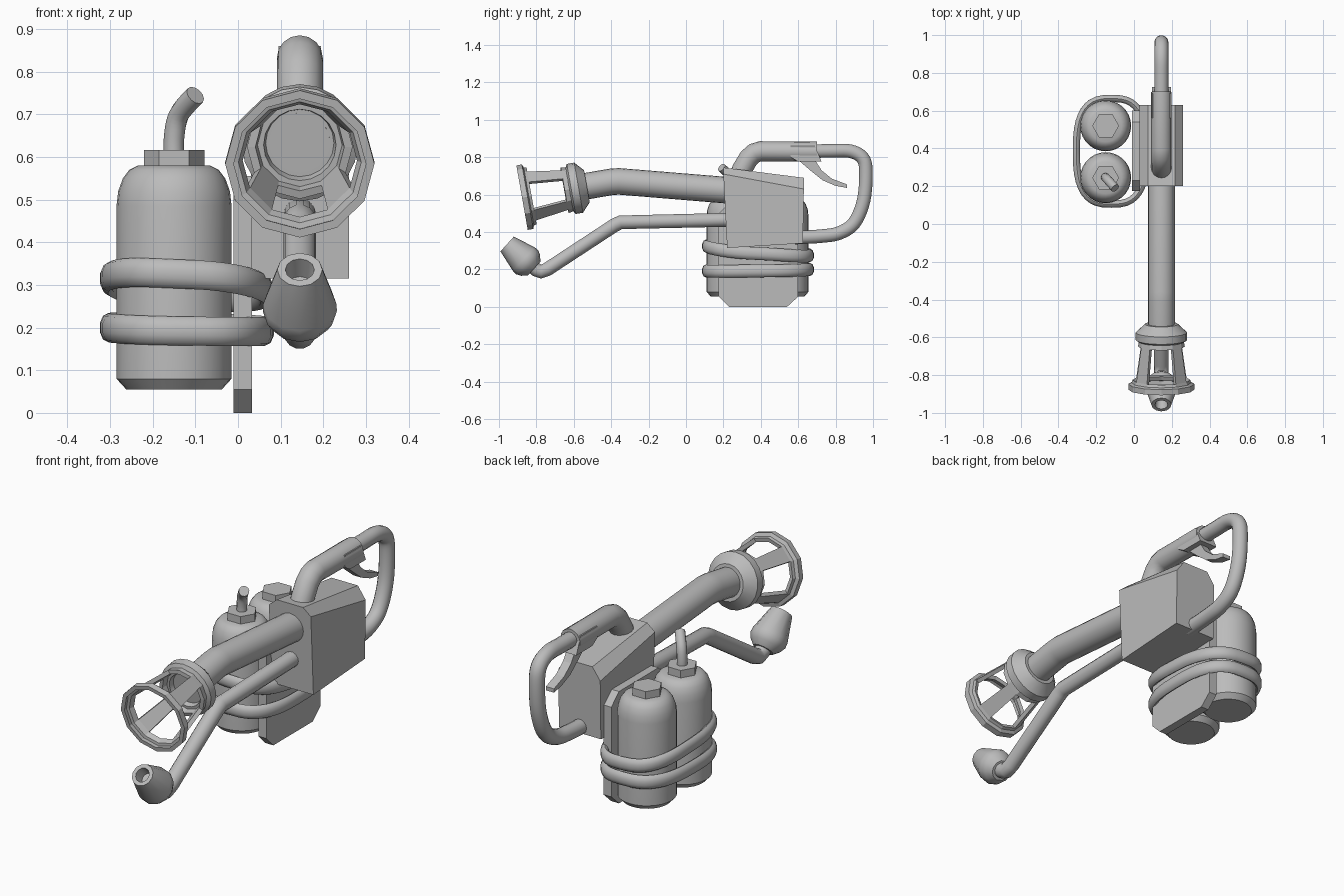
import bpy, bmesh, math
from mathutils import Vector

cube = bpy.data.objects.get("Cube")
if cube:
    bpy.data.objects.remove(cube, do_unlink=True)

metal = bpy.data.materials.new("plain grey")
metal.use_nodes = True
GREY = (0.5, 0.5, 0.5, 1)
metal.diffuse_color = GREY
for node in metal.node_tree.nodes:
    if node.type == 'BSDF_PRINCIPLED':
        node.inputs["Base Color"].default_value = GREY

X = Vector((1, 0, 0))
Z = Vector((0, 0, 1))
CX = 0.145  # centre plane of the wand and housing


def finish(name, bm, angle=0.6):
    bmesh.ops.recalc_face_normals(bm, faces=bm.faces)
    mesh = bpy.data.meshes.new(name)
    bm.to_mesh(mesh)
    bm.free()
    obj = bpy.data.objects.new(name, mesh)
    bpy.context.collection.objects.link(obj)
    mesh.materials.append(metal)
    bpy.ops.object.select_all(action='DESELECT')
    obj.select_set(True)
    bpy.context.view_layer.objects.active = obj
    if angle:
        bpy.ops.object.shade_smooth_by_angle(angle=angle)
    return obj


def rings(centres, tangents, radii, ref, n, closed=False):
    """Skin a row of elliptical rings; ref sets the first axis of each ring."""
    bm = bmesh.new()
    loops = []
    for c, t, (a, b) in zip(centres, tangents, radii):
        t = t.normalized()
        u = (ref - t * ref.dot(t)).normalized()
        v = t.cross(u)
        angles = [2 * math.pi * i / n for i in range(n)]
        loops.append([bm.verts.new(c + u * a * math.cos(w) + v * b * math.sin(w)) for w in angles])
    pairs = list(zip(loops, loops[1:]))
    if closed:
        pairs.append((loops[-1], loops[0]))
    else:
        bm.faces.new(loops[0])
        bm.faces.new(loops[-1])
    for p, q in pairs:
        for i in range(n):
            k = (i + 1) % n
            bm.faces.new((p[i], p[k], q[k], q[i]))
    return bm


def lathe(origin, axis, profile, n, ref=X):
    axis = Vector(axis).normalized()
    centres = [Vector(origin) + axis * s for s, r in profile]
    return rings(centres, [axis] * len(profile), [(r, r) for s, r in profile], ref, n)


def smooth_path(points, steps=5):
    """Catmull-Rom curve through the points."""
    pts = [points[0]] + points + [points[-1]]
    out = []
    for a, b, c, d in zip(pts, pts[1:], pts[2:], pts[3:]):
        for i in range(steps):
            t = i / steps
            out.append(0.5 * (2 * b + (c - a) * t + (2 * a - 5 * b + 4 * c - d) * t ** 2
                              + (3 * b - a - 3 * c + d) * t ** 3))
    return out + [points[-1]]


def tube(name, points, r, n=16, curved=False):
    path = [Vector(p) for p in points]
    if curved:
        path = smooth_path(path)
    last = len(path) - 1
    tans = []
    for i in range(last + 1):
        before = (path[i] - path[max(i - 1, 0)]).normalized()
        after = (path[min(i + 1, last)] - path[i]).normalized()
        tans.append(before + after)
    return finish(name, rings(path, tans, [(r, r)] * len(path), X, n), 0.7)


def side(points):
    """Points (y, z) on the centre plane."""
    return [(CX, y, z) for y, z in points]


def plate(name, outline, x0, x1):
    bm = bmesh.new()
    face = bm.faces.new([bm.verts.new((x0, y, z)) for y, z in outline])
    ext = bmesh.ops.extrude_face_region(bm, geom=[face])
    bmesh.ops.translate(bm, vec=X * (x1 - x0), verts=[v for v in ext["geom"] if isinstance(v, bmesh.types.BMVert)])
    return finish(name, bm, 0)


# Housing: chamfered section, tapering to the rear
bm = bmesh.new()
ends = []
for y_top, y_low, top, shoulder, low in ((0.2, 0.22, 0.745, 0.71, 0.315), (0.63, 0.625, 0.69, 0.63, 0.34)):
    half = [(0.115, low, y_low), (0.115, shoulder, y_top), (0.072, top, y_top)]
    section = half + [(-x, z, y) for x, z, y in reversed(half)]
    ends.append([bm.verts.new((CX + x, y, z)) for x, z, y in section])
for end in ends:
    bm.faces.new(end)
for i in range(6):
    k = (i + 1) % 6
    bm.faces.new((ends[0][i], ends[0][k], ends[1][k], ends[1][i]))
finish("housing", bm, 0)

# Mounting plate with clipped corners
plate("mounting_plate", [(0.23, 0), (0.54, 0), (0.6, 0.055), (0.6, 0.5),
                         (0.54, 0.555), (0.23, 0.555), (0.175, 0.5), (0.175, 0.055)], -0.01, 0.033)

# Tanks with hex nuts
tank_profile = [(0, 0.112), (0.025, 0.135), (0.43, 0.135), (0.465, 0.131),
                (0.495, 0.12), (0.515, 0.105), (0.525, 0.085)]
for label, y in (("front", 0.245), ("rear", 0.52)):
    finish(label + "_tank", lathe((-0.15, y, 0.055), Z, tank_profile, 28))
    finish(label + "_tank_nut", lathe((-0.15, y, 0.575), Z, [(0, 0.071), (0.042, 0.071)], 6), 0)
tube("tank_outlet", [(-0.15, 0.245, 0.58), (-0.15, 0.245, 0.645), (-0.138, 0.233, 0.7),
                     (-0.1, 0.19, 0.745)], 0.024, 12, True)

# Straps around both tanks and the plate
for label, z0, front_rise, side_drop in (("upper", 0.3, 0.025, 0.015), ("lower", 0.196, -0.004, 0.004)):
    loop = []
    for i in range(40):
        w = 2 * math.pi * i / 40
        c, s = math.cos(w), math.sin(w)
        loop.append(Vector((-0.12 + 0.185 * math.copysign(abs(c) ** 0.72, c),
                            0.385 + 0.28 * math.copysign(abs(s) ** 0.72, s),
                            z0 - front_rise * s - side_drop * c)))
    tangents = [loop[(i + 1) % 40] - loop[i - 1] for i in range(40)]
    finish(label + "_strap", rings(loop, tangents, [(0.034, 0.02)] * 40, Z, 10, True), 0.8)

# Main barrel and lower pilot pipe
tube("barrel", side([(0.3, 0.617), (-0.36, 0.671), (-0.4, 0.668), (-0.6, 0.634)]), 0.071, 20)
tube("pilot_pipe", side([(0.3, 0.467), (-0.35, 0.452), (-0.38, 0.438), (-0.74, 0.202), (-0.775, 0.188),
                         (-0.8, 0.198), (-0.85, 0.24)]), 0.038, 14)

# Nozzle collar and windowed cage, tilted slightly down
nozzle, tilt = (CX, -0.53, 0.645), (0, -0.985, -0.174)
finish("nozzle_collar", lathe(nozzle, tilt, [(0, 0.088), (0.012, 0.1), (0.045, 0.136), (0.085, 0.136),
                                             (0.095, 0.118), (0.095, 0.085), (0.07, 0.08), (0.07, 0.06),
                                             (0.05, 0.055)], 20), 0.5)
cage_profile = [(0.08, 0.117), (0.12, 0.124), (0.3, 0.153), (0.315, 0.158), (0.322, 0.175), (0.352, 0.175)]
bm = lathe(nozzle, tilt, cage_profile, 12)
bmesh.ops.recalc_face_normals(bm, faces=bm.faces)
bm.faces.ensure_lookup_table()
# faces: two caps, then bands of twelve; the second band carries the windows
cut = [f for i, f in enumerate(bm.faces) if i < 2 or ((i - 2) // 12 == 1 and (i - 2) % 3 != 1)]
bmesh.ops.delete(bm, geom=cut, context='FACES')
cage = finish("nozzle_cage", bm, 0)
wall = cage.modifiers.new("wall", 'SOLIDIFY')
wall.thickness = 0.02
wall.offset = -1

# Pilot cone with a recessed mouth
finish("pilot_cone", lathe((CX, -0.812, 0.205), (0, -0.74, 0.67),
                           [(0, 0.05), (0.025, 0.075), (0.05, 0.087), (0.075, 0.086), (0.195, 0.053),
                            (0.195, 0.034), (0.14, 0.028)], 12), 0.55)

# Rear handle: thick grip, thin return pipe, trigger
tube("grip", side([(0.27, 0.66), (0.3, 0.735), (0.335, 0.795), (0.365, 0.822), (0.4, 0.832),
                   (0.7, 0.83)]), 0.054, 16)
tube("return_pipe", side([(0.66, 0.832), (0.78, 0.834), (0.88, 0.832), (0.945, 0.795), (0.962, 0.72),
                          (0.95, 0.57), (0.9, 0.45), (0.82, 0.395), (0.72, 0.378), (0.58, 0.37)]), 0.037, 14, True)
plate("trigger_mount", [(0.56, 0.8), (0.6, 0.776), (0.725, 0.776), (0.69, 0.86), (0.56, 0.86)],
      CX - 0.05, CX + 0.05)
plate("trigger", [(0.6, 0.785), (0.69, 0.785), (0.725, 0.73), (0.78, 0.685), (0.86, 0.655),
                  (0.86, 0.636), (0.8, 0.647), (0.73, 0.677), (0.67, 0.725)], CX - 0.022, CX + 0.022)
